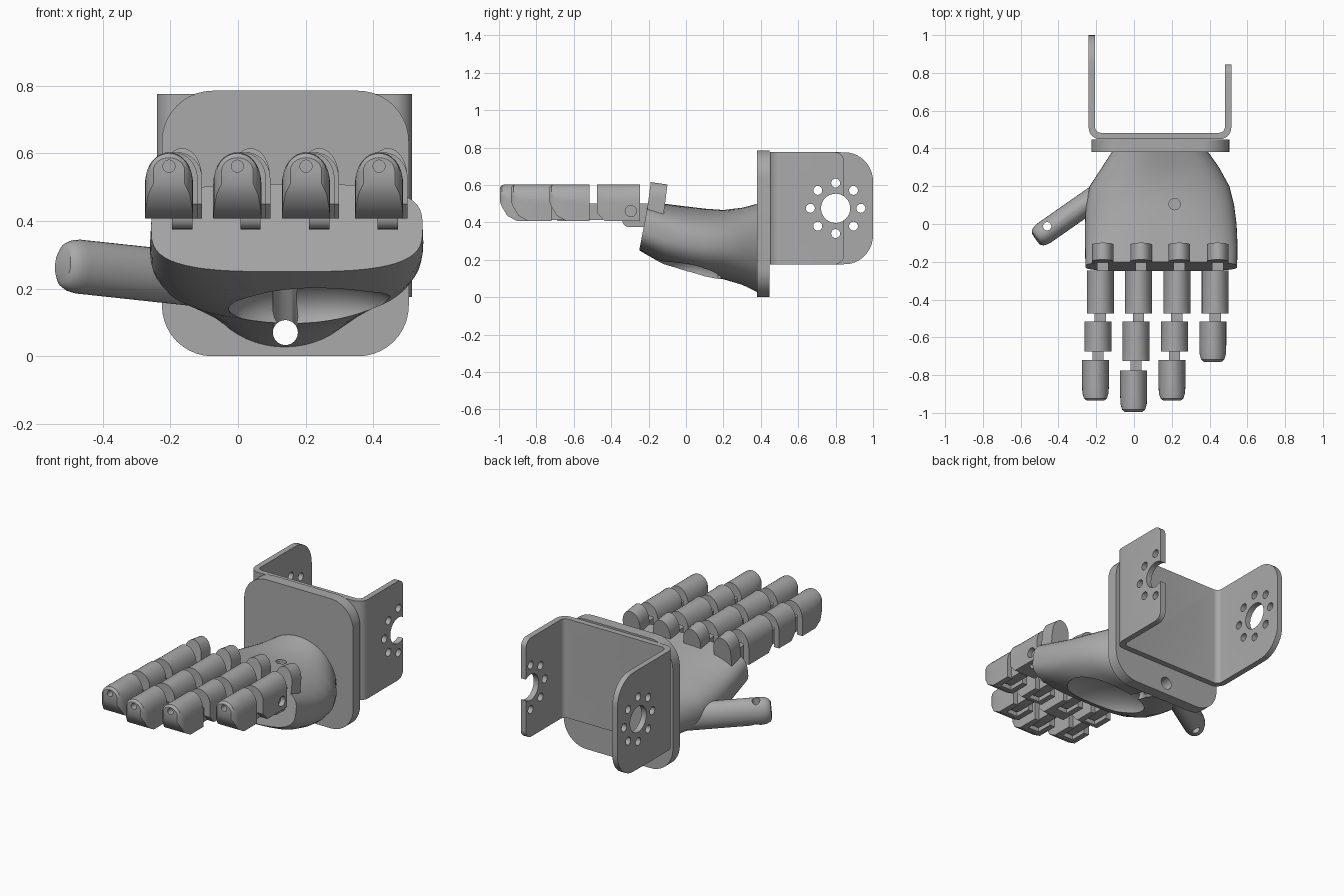
import bpy, bmesh, math
from mathutils import Vector

cube = bpy.data.objects.get("Cube")
if cube:
    bpy.data.objects.remove(cube, do_unlink=True)

grey = bpy.data.materials.new("plain grey")
grey.use_nodes = True
COLOUR = (0.4, 0.4, 0.4, 1)
grey.diffuse_color = COLOUR
grey.node_tree.nodes["Principled BSDF"].inputs["Base Color"].default_value = COLOUR


def make(name, bm):
    bmesh.ops.recalc_face_normals(bm, faces=bm.faces)
    mesh = bpy.data.meshes.new(name)
    bm.to_mesh(mesh)
    bm.free()
    ob = bpy.data.objects.new(name, mesh)
    ob.data.materials.append(grey)
    bpy.context.collection.objects.link(ob)
    return ob


def activate(ob):
    bpy.ops.object.select_all(action="DESELECT")
    ob.select_set(True)
    bpy.context.view_layer.objects.active = ob


def cut(ob, *cutters):
    activate(ob)
    for c in cutters:
        mod = ob.modifiers.new("cut", "BOOLEAN")
        mod.operation, mod.solver, mod.object = "DIFFERENCE", "EXACT", c
        bpy.ops.object.modifier_apply(modifier=mod.name)
        bpy.data.objects.remove(c, do_unlink=True)


def finish(ob, angle=35):
    activate(ob)
    bpy.ops.object.shade_smooth_by_angle(angle=math.radians(angle))
    return ob


def loft(name, rings):
    bm = bmesh.new()
    rows = [[bm.verts.new(p) for p in ring] for ring in rings]
    for a, b in zip(rows, rows[1:]):
        for i in range(len(a)):
            j = (i + 1) % len(a)
            bm.faces.new((a[i], a[j], b[j], b[i]))
    bm.faces.new(rows[0])
    bm.faces.new(rows[-1])
    return make(name, bm)


def box(name, lo, hi):
    bm = bmesh.new()
    bmesh.ops.create_cube(bm, size=1)
    for v in bm.verts:
        v.co = [l + (h - l) * (c + 0.5) for l, h, c in zip(lo, hi, v.co)]
    return make(name, bm)


def rod(p, q, r, n=24):
    """Round cutter from p to q."""
    p, q = Vector(p), Vector(q)
    bm = bmesh.new()
    bmesh.ops.create_cone(bm, cap_ends=True, segments=n, radius1=r, radius2=r, depth=(q - p).length)
    turn = (q - p).to_track_quat("Z", "Y").to_matrix()
    for v in bm.verts:
        v.co = turn @ v.co + (p + q) / 2
    return make("cutter", bm)


def round_edges(ob, radius, test, segments=10):
    bm = bmesh.new()
    bm.from_mesh(ob.data)
    edges = [e for e in bm.edges if test(e.verts[0].co, e.verts[1].co)]
    bmesh.ops.bevel(bm, geom=edges, offset=radius, segments=segments, profile=0.5, affect="EDGES")
    bm.to_mesh(ob.data)
    bm.free()


def arch(xc, y, width, zb, zt, lean=0):
    """Flat-bottomed outline with a round top."""
    mid = zb + (zt - zb) * 0.5
    pts = [(xc - width / 2, zb), (xc + width / 2, zb)]
    for i in range(17):
        a = math.pi * i / 16
        pts.append((xc + width / 2 * math.cos(a), mid + (zt - mid) * math.sin(a)))
    return [(x, y + lean * (z - zb), z) for x, z in pts]


# Mounting plate
plate = box("mounting_plate", (-0.225, 0.38, 0), (0.505, 0.447, 0.785))
round_edges(plate, 0.15, lambda a, b: abs(a.y - b.y) > 0.01)
screws = [(x, 0.585, 0.03) for x in (-0.035, 0.14, 0.315)]
for x, z, r in screws + [(0.14, 0.07, 0.037)]:
    cut(plate, rod((x, 0.3, z), (x, 0.46, z), r))
finish(plate)

# Bent bracket with two unequal arms
T, L, R, Y = 0.034, -0.24, 0.515, 0.449
outline = [(L, Y), (R, Y), (R, 0.845), (R - T, 0.845), (R - T, Y + T),
           (L + T, Y + T), (L + T, 1.0), (L, 1.0)]
bracket = loft("bracket", [[(x, y, z) for x, y in outline] for z in (0.175, 0.775)])
upright = lambda a, b: abs(a.z - b.z) > 0.1
round_edges(bracket, 0.06, lambda a, b: upright(a, b) and a.y < Y + 0.01, 6)
round_edges(bracket, 0.03, lambda a, b: upright(a, b) and abs(a.y - Y - T) < 0.001 and
            L + 0.01 < a.x < R - 0.01, 6)
for end, radius in ((1.0, 0.155), (0.845, 0.05)):
    round_edges(bracket, radius, lambda a, b: abs(a.x - b.x) > 0.01 and
                abs(a.z - b.z) < 0.001 and min(a.y, b.y) > end - 0.001 and max(a.y, b.y) < end + 0.001)
for x, z, r in screws:
    cut(bracket, rod((x, 0.4, z), (x, 0.6, z), r))
cut(bracket, rod((-0.4, 0.8, 0.475), (0.7, 0.8, 0.475), 0.078, 40))
for i in range(8):
    y, z = 0.8 + 0.135 * math.cos(i * math.pi / 4), 0.475 + 0.135 * math.sin(i * math.pi / 4)
    cut(bracket, rod((-0.4, y, z), (0.7, y, z), 0.024, 16))
finish(bracket)


# Palm: wrist circle growing into a broad knuckle face
def palm_ring(y, x0, x1, z0, z1, n, lean):
    ring = []
    for i in range(56):
        a = 2 * math.pi * i / 56
        c, s = math.cos(a), math.sin(a)
        x = (x0 + x1) / 2 + (x1 - x0) / 2 * math.copysign(abs(c) ** (2 / n), c)
        z = (z0 + z1) / 2 + (z1 - z0) / 2 * math.copysign(abs(s) ** (2 / n), s)
        ring.append((x, y + lean * (z - z0), z))
    return ring


palm = loft("palm", [palm_ring(*s) for s in (
    (0.385, -0.115, 0.39, 0.025, 0.50, 2, 0),
    (0.30, -0.17, 0.45, 0.065, 0.478, 2.1, 0),
    (0.20, -0.235, 0.505, 0.095, 0.466, 2.2, 0),
    (0.10, -0.255, 0.53, 0.105, 0.473, 2.3, 0),
    (0.0, -0.26, 0.543, 0.13, 0.485, 2.4, 0),
    (-0.12, -0.26, 0.548, 0.175, 0.497, 2.7, 0.07),
    (-0.25, -0.257, 0.546, 0.25, 0.51, 3.2, 0.19))])
bm = bmesh.new()
bmesh.ops.create_uvsphere(bm, u_segments=40, v_segments=24, radius=1)
for v in bm.verts:
    v.co = (0.22 + 0.25 * v.co.x, -0.005 + 0.2 * v.co.y, 0.13 + 0.12 * v.co.z)
scoop = make("cutter", bm)
cut(palm, scoop, rod((0.14, 0.0, 0.07), (0.14, 0.5, 0.07), 0.037),
    rod((0.14, 0.22, 0.07), (0.14, 0.11, 0.25), 0.037),
    rod((0.215, 0.105, 0.3), (0.215, 0.105, 0.6), 0.03))
finish(palm, 40)

# Thumb
tip, root = Vector((-0.518, -0.077, 0.27)), Vector((-0.1, 0.215, 0.225))
along = (root - tip).normalized()
side = along.cross(Vector((0, 0, 1))).normalized()
up = side.cross(along)
rings = []
for d, s in ((0, 0.65), (0.01, 0.83), (0.03, 0.95), (0.055, 1), ((root - tip).length, 1)):
    rings.append([tip + along * d + side * (0.062 * s * math.cos(a)) + up * (0.08 * s * math.sin(a))
                  for a in (2 * math.pi * i / 28 for i in range(28))])
thumb = loft("thumb", rings)
cut(thumb, rod((-0.46, -0.012, 0.0), (-0.46, -0.012, 0.5), 0.022))
finish(thumb, 40)


# Fingers
def hinge_tab(name, x, front, back, zb, zt):
    """Narrow link with a rounded nose and pin hole."""
    tab = box(name, (x - 0.03, front, zb), (x + 0.03, back, zt))
    round_edges(tab, 0.035, lambda a, b: abs(a.x - b.x) > 0.01 and max(a.y, b.y) < front + 0.001, 5)
    cut(tab, rod((x - 0.1, front + 0.05, 0.46), (x + 0.1, front + 0.05, 0.46), 0.022))
    finish(tab)


def segment(name, x, back, front, is_tip):
    w, zb, zt = 0.143, 0.407, 0.603
    if is_tip:
        shape = ((back, 1, zb, zt), (front + 0.09, 1, zb, zt), (front + 0.04, 0.97, 0.435, zt),
                 (front + 0.012, 0.85, 0.48, 0.6), (front, 0.65, 0.51, 0.587))
    else:
        shape = ((back, 1, zb, zt), (front + 0.04, 1, zb, zt), (front, 1, 0.45, zt))
    seg = loft(name, [arch(x, y, w * s, b, t) for y, s, b, t in shape])
    pin = back - 0.05
    cut(seg, box("cutter", (x - 0.037, back - 0.1, 0.3), (x + 0.037, back + 0.1, 0.525)),
        rod((x - 0.2, pin, 0.46), (x + 0.2, pin, 0.46), 0.03))
    if is_tip:
        cut(seg, rod((x, front - 0.05, 0.562), (x, front + 0.08, 0.562), 0.018, 16),
            rod((x - 0.2, front + 0.11, 0.527), (x + 0.2, front + 0.11, 0.527), 0.014, 16))
    finish(seg)


fingers = (
    ("index", -0.165, ((-0.245, -0.475), (-0.515, -0.675), (-0.72, -0.935))),
    ("middle", 0.037, ((-0.245, -0.475), (-0.515, -0.725), (-0.775, -0.995))),
    ("ring", 0.24, ((-0.245, -0.475), (-0.515, -0.675), (-0.72, -0.935))),
    ("little", 0.443, ((-0.245, -0.475), (-0.515, -0.73))))
for name, x, spans in fingers:
    # Leaning knuckle guide on the back of the hand
    knuckle = loft(name + "_knuckle", [arch(x, y, 0.115, zb, zt, 0.13) for y, zb, zt in
                                       ((-0.21, 0.45, 0.615), (-0.12, 0.44, 0.602))])
    cut(knuckle, rod((x, -0.3, 0.555), (x, 0, 0.555), 0.018, 16))
    finish(knuckle)
    for i, (back, front) in enumerate(spans):
        sx = x - 0.013 - 0.013 * i
        segment(f"{name}_segment_{i + 1}", sx, back, front, i == len(spans) - 1)
        start = -0.19 if i == 0 else spans[i - 1][1] + 0.03
        hinge_tab(f"{name}_link_{i + 1}", sx + 0.013, back - 0.095, start,
                  0.375 if i == 0 else 0.412, 0.5)
